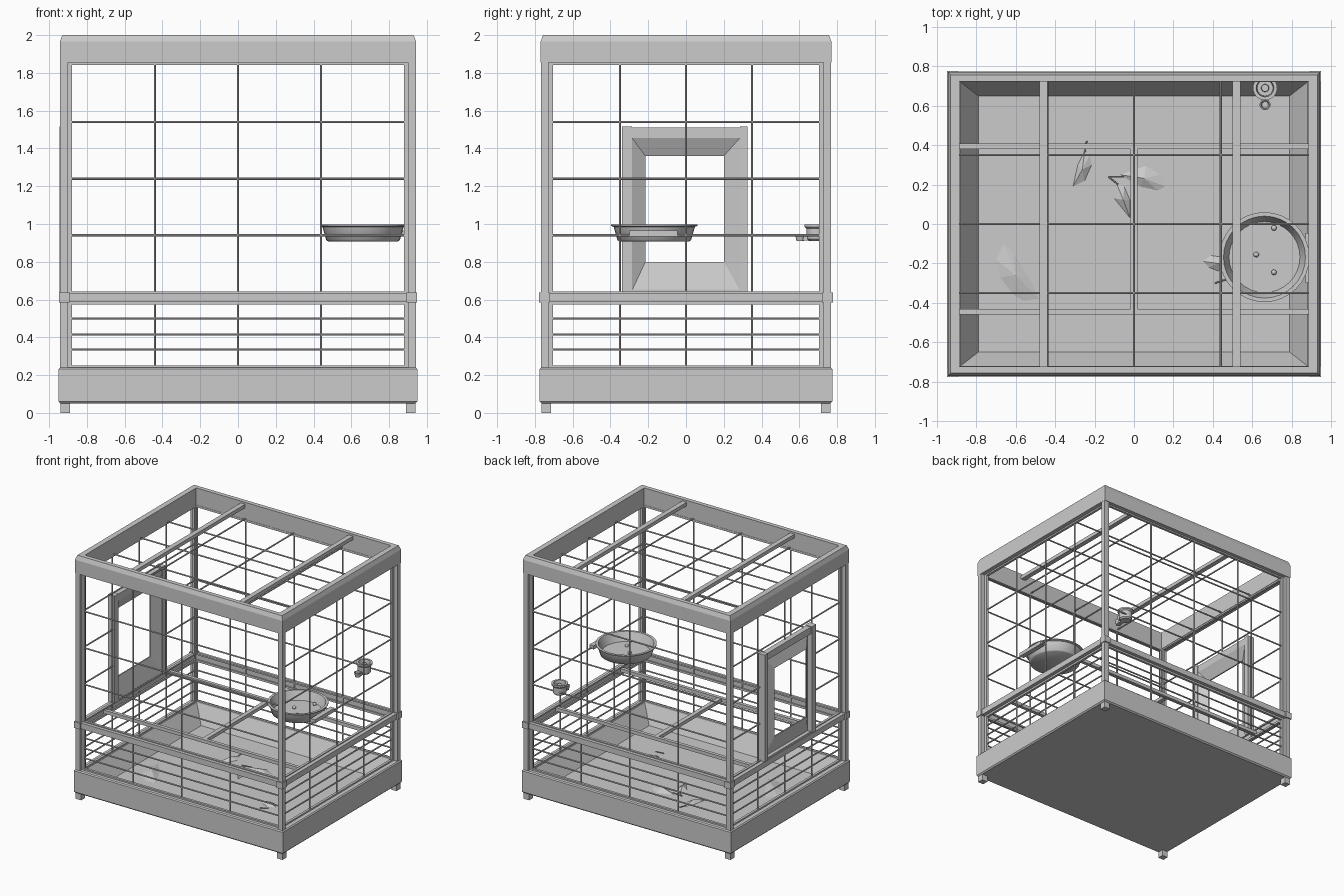
import bpy, bmesh, math
from mathutils import Vector

if "Cube" in bpy.data.objects:
    bpy.data.objects.remove(bpy.data.objects["Cube"])

grey = bpy.data.materials.new("plain_grey")
grey.diffuse_color = (0.6, 0.6, 0.6, 1)
grey.use_nodes = True
grey.node_tree.nodes["Principled BSDF"].inputs["Base Color"].default_value = grey.diffuse_color


def finish(name, bm, smooth=False):
    bmesh.ops.recalc_face_normals(bm, faces=bm.faces)
    me = bpy.data.meshes.new(name)
    bm.to_mesh(me)
    bm.free()
    ob = bpy.data.objects.new(name, me)
    me.materials.append(grey)
    bpy.context.collection.objects.link(ob)
    if smooth:
        bpy.ops.object.select_all(action='DESELECT')
        ob.select_set(True)
        bpy.context.view_layer.objects.active = ob
        bpy.ops.object.shade_smooth_by_angle(angle=math.radians(40))
    return ob


def add_box(bm, x0, x1, y0, y1, z0, z1):
    vs = bmesh.ops.create_cube(bm, size=1)['verts']
    for v in vs:
        v.co = Vector(((x0 + x1) / 2 + v.co.x * (x1 - x0),
                       (y0 + y1) / 2 + v.co.y * (y1 - y0),
                       (z0 + z1) / 2 + v.co.z * (z1 - z0)))


def boxes(name, items):
    bm = bmesh.new()
    for it in items:
        add_box(bm, *it)
    return finish(name, bm)


def add_rod(bm, a, b, r=0.006):
    a, b = Vector(a), Vector(b)
    d = b - a
    vs = bmesh.ops.create_cone(bm, cap_ends=True, segments=8, radius1=r, radius2=r, depth=d.length)['verts']
    q = d.to_track_quat('Z', 'Y')
    for v in vs:
        v.co = q @ v.co + (a + b) / 2


def rods(name, items):
    bm = bmesh.new()
    for a, b in items:
        add_rod(bm, a, b)
    return finish(name, bm, True)


def loft(name, rings, caps=(False, False), closed=False, smooth=False):
    bm = bmesh.new()
    rows = [[bm.verts.new(p) for p in ring] for ring in rings]
    pairs = list(zip(rows, rows[1:])) + ([(rows[-1], rows[0])] if closed else [])
    for a, b in pairs:
        for i in range(len(a)):
            j = (i + 1) % len(a)
            bm.faces.new((a[i], a[j], b[j], b[i]))
    if caps[0]:
        bm.faces.new(rows[0][::-1])
    if caps[1]:
        bm.faces.new(rows[-1])
    return finish(name, bm, smooth)


def rect(hx, hy, z):
    return [(-hx, -hy, z), (hx, -hy, z), (hx, hy, z), (-hx, hy, z)]


def circle(cx, cy, r, z, n=32):
    return [(cx + r * math.cos(2 * math.pi * i / n), cy + r * math.sin(2 * math.pi * i / n), z) for i in range(n)]


def span(c, s, a, b):
    return (a, b) if s > 0 else (-b, -a)


corners = [(sx, sy) for sx in (-1, 1) for sy in (-1, 1)]

# Base tray with sloping inner walls, and its feet
loft("base_tray", [rect(.94, .765, .05), rect(.95, .775, .06), rect(.95, .775, .232), rect(.942, .767, .24),
                   rect(.88, .72, .24), rect(.79, .65, .1)], caps=(True, True))
boxes("feet", [span(0, sx, .89, .94) + span(0, sy, .715, .765) + (0, .055) for sx, sy in corners])

# Corner posts and top band
boxes("corner_posts", [span(0, sx, .9, .942) + span(0, sy, .727, .767) + (.235, 1.86) for sx, sy in corners])
loft("top_band", [rect(.943, .77, 1.855), rect(.943, .77, 1.965), rect(.93, .757, 2), rect(.885, .722, 2),
                  rect(.885, .722, 1.855)], closed=True)
boxes("roof_crossbars", [(x, x + .04, -.725, .725, 1.955, 1.985) for x in (-.48, .5)])

# Middle rail with corner blocks
rail = []
for s in (-1, 1):
    rail.append((-.9, .9) + span(0, s, .73, .767) + (.588, .635))
    rail.append(span(0, s, .9, .938) + (-.73, .73, .588, .635))
rail += [span(0, sx, .892, .948) + span(0, sy, .72, .777) + (.585, .637) for sx, sy in corners]
boxes("middle_rail", rail)

# Thin frames around each wire panel
frames = []
for z0, z1 in ((.24, .59), (.63, 1.86)):
    for s in (-1, 1):
        fy, fx = span(0, s, .72, .74), span(0, s, .888, .908)
        for t in (-1, 1):
            frames.append(span(0, t, .88, .9) + fy + (z0, z1))
            frames.append(fx + span(0, t, .705, .727) + (z0, z1))
        for za, zb in ((z0, z0 + .012), (z1 - .017, z1)):
            frames.append((-.88, .88) + fy + (za, zb))
            frames.append(fx + (-.705, .705, za, zb))
boxes("panel_frames", frames)

# Wires; the left panel leaves room for the door
levels = (.335, .415, .5, .94, 1.24, 1.54)
for name, s in (("front_wires", -1), ("back_wires", 1)):
    y = s * .73
    rods(name, [((x, y, .25), (x, y, 1.85)) for x in (-.44, 0, .44)]
         + [((-.89, y, z), (.89, y, z)) for z in levels])
rods("right_wires", [((.897, y, .25), (.897, y, 1.85)) for y in (-.35, 0, .35)]
     + [((.897, -.715, z), (.897, .715, z)) for z in levels])
left = [((-.897, y, .25), (-.897, y, 1.85)) for y in (-.35, .35)]
left += [((-.897, 0, .25), (-.897, 0, .6)), ((-.897, 0, 1.5), (-.897, 0, 1.85))]
for z in levels:
    if .64 < z < 1.5:
        left += [((-.897, -.715, z), (-.897, -.33, z)), ((-.897, .31, z), (-.897, .715, z))]
    else:
        left.append(((-.897, -.715, z), (-.897, .715, z)))
rods("left_wires", left)
rods("roof_wires", [((x, -.73, 1.865), (x, .73, 1.865)) for x in (-.44, 0, .44)]
     + [((-.89, y, 1.865), (.89, y, 1.865)) for y in (-.35, 0, .35)])

# Door frame in the left side, with a recessed sloping surround
boxes("door_frame", [(-.945, -.885, -.34, -.285, .637, 1.515), (-.945, -.885, .285, .325, .637, 1.515),
                     (-.935, -.89, -.285, .285, 1.455, 1.51), (-.935, -.89, -.285, .285, .637, .652)])


def door_ring(x, y0, y1, z0, z1):
    return [(x, y0, z0), (x, y1, z0), (x, y1, z1), (x, y0, z1)]


loft("door_surround", [door_ring(-.89, -.285, .285, .65, 1.455), door_ring(-.935, -.215, .2, .8, 1.36),
                       door_ring(-.945, -.215, .2, .8, 1.36), door_ring(-.905, -.285, .285, .65, 1.455)], closed=True)

# Perches: two long and one joining them
boxes("perches", [(-.9, .9, .38, .408, .595, .623), (-.9, .9, -.46, -.432, .595, .623),
                  (-.018, .018, -.435, .385, .592, .62)])

# Food bowl with clip and seeds
bx, by = .662, -.168
loft("food_bowl", [circle(bx, by, r, z) for r, z in
                   ((.185, .908), (.195, .915), (.215, .985), (.228, .99), (.228, .997), (.208, .997), (.18, .925))],
     caps=(True, True), smooth=True)
boxes("bowl_clip", [(.87, .91, -.3, -.045, .935, .965)])
bm = bmesh.new()
for sx, sy in ((.71, -.02), (.62, -.155), (.71, -.245)):
    vs = bmesh.ops.create_icosphere(bm, subdivisions=2, radius=.014)['verts']
    bmesh.ops.translate(bm, verts=vs, vec=(sx, sy, .934))
finish("seeds", bm, True)

# Small water cup with a drinking lip
loft("water_cup", [circle(.665, .69, r, z, 24) for r, z in
                   ((.04, .91), (.05, .92), (.052, .975), (.062, .985), (.062, .998), (.045, .998), (.04, .96),
                    (.02, .96), (.018, .985))], caps=(True, True), smooth=True)
loft("cup_lip", [circle(.665, .605, r, z, 16) for r, z in ((.02, .91), (.028, .945), (.022, .945), (.016, .92))],
     caps=(True, True), smooth=True)
boxes("cup_spout", [(.648, .682, .62, .66, .912, .935)])


# Fallen feathers on the tray floor, slightly domed
def feather(name, pts, stem=None):
    bm = bmesh.new()
    f = bm.faces.new([bm.verts.new((x, y, .104)) for x, y in pts])
    mid = bmesh.ops.poke(bm, faces=[f])['verts'][0]
    mid.co.z += .025
    if stem:
        add_rod(bm, (*stem[0], .108), (*stem[1], .115), .004)
    finish(name, bm)


feather("feather_large", [(-.66, -.1), (-.7, -.18), (-.68, -.27), (-.61, -.36), (-.56, -.39), (-.48, -.38),
                          (-.53, -.28), (-.61, -.15)])
feather("feather_narrow", [(-.25, .37), (-.285, .3), (-.31, .19), (-.25, .22), (-.215, .3), (-.225, .35)],
        ((-.25, .36), (-.24, .42)))
feather("feather_wide", [(-.07, .25), (.06, .295), (.13, .25), (.16, .19), (.12, .17), (.03, .19)],
        ((-.13, .24), (-.05, .24)))
feather("feather_thin", [(-.09, .21), (-.1, .13), (-.02, .03), (-.02, .12), (-.05, .19)],
        ((-.13, .24), (-.08, .2)))
feather("feather_small", [(.35, -.19), (.39, -.16), (.46, -.17), (.5, -.22), (.43, -.24), (.38, -.22)],
        ((.41, -.3), (.47, -.28)))
